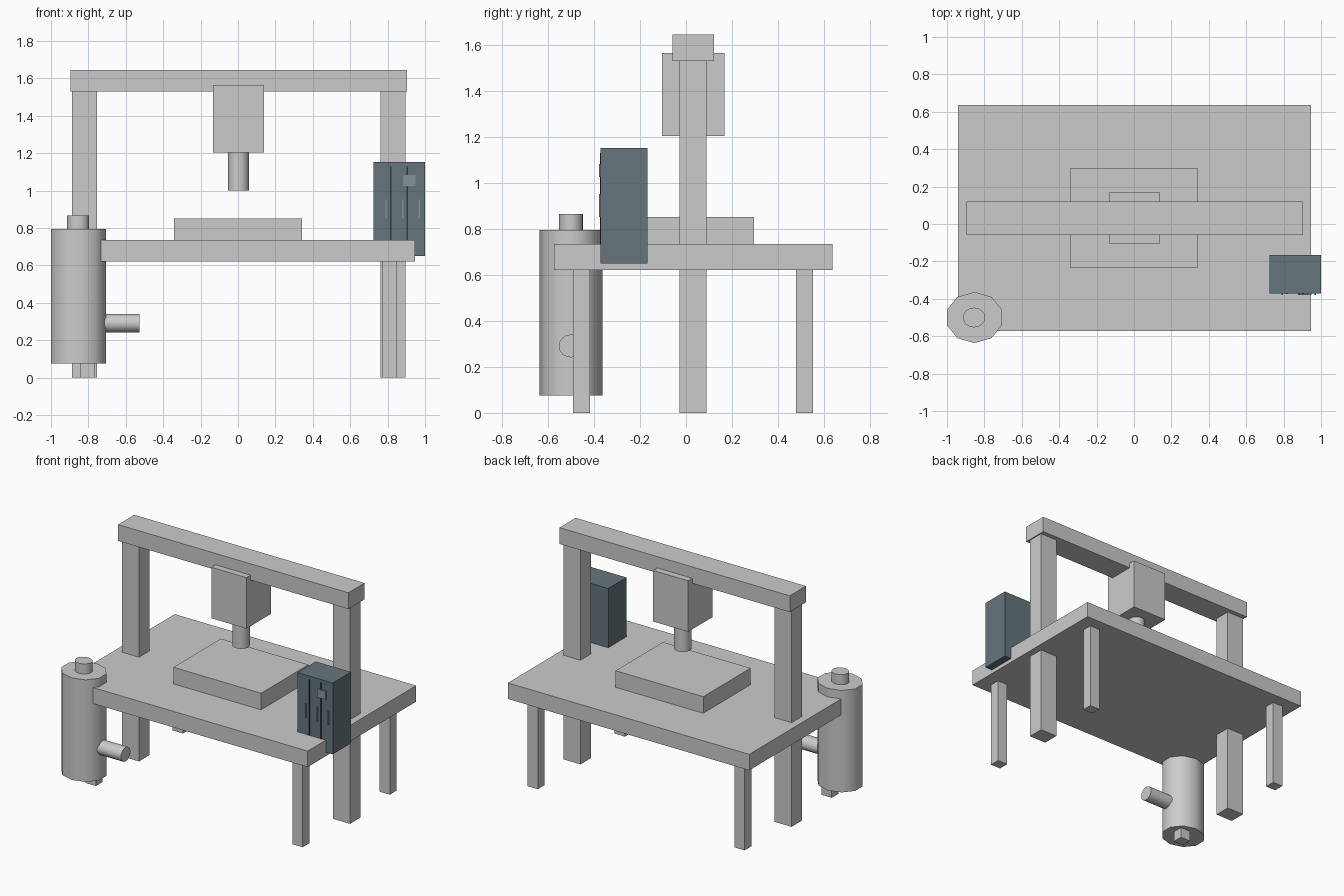
import bpy, math
from mathutils import Matrix

if "Cube" in bpy.data.objects:
    bpy.data.objects.remove(bpy.data.objects["Cube"])


def material(name, color):
    m = bpy.data.materials.new(name)
    m.diffuse_color = (*color, 1)
    m.use_nodes = True
    m.node_tree.nodes["Principled BSDF"].inputs["Base Color"].default_value = m.diffuse_color
    return m


def box(name, x, y, z, mat=None):
    """Box from (min, max) ranges."""
    bpy.ops.mesh.primitive_cube_add(size=1)
    o = bpy.context.object
    o.name = name
    size = [r[1] - r[0] for r in (x, y, z)]
    mid = [(r[0] + r[1]) / 2 for r in (x, y, z)]
    o.data.transform(Matrix.Translation(mid) @ Matrix.Diagonal((*size, 1)))
    if mat:
        o.data.materials.append(mat)
    return o


def cylinder(name, sides, center, radii, length, axis='Z', turn=0.0):
    """Smooth cylinder with an elliptical section, along Z or X."""
    bpy.ops.mesh.primitive_cylinder_add(vertices=sides, radius=1, depth=length)
    o = bpy.context.object
    o.name = name
    m = Matrix.Diagonal((*radii, 1, 1)) @ Matrix.Rotation(turn, 4, 'Z')
    if axis == 'X':
        m = Matrix.Rotation(math.pi / 2, 4, 'Y') @ m
    o.data.transform(Matrix.Translation(center) @ m)
    bpy.ops.object.shade_smooth_by_angle(angle=math.radians(40))
    return o


slate = material("slate", (0.13, 0.18, 0.20))
seam_dark = material("seam_dark", (0.03, 0.04, 0.05))
trim = material("trim_grey", (0.25, 0.29, 0.31))

# Table with four legs
box("table_top", (-0.94, 0.945), (-0.573, 0.637), (0.622, 0.735))
for side, x in (("left", -0.805), ("right", 0.81)):
    for end, y in (("front", -0.455), ("back", 0.516)):
        box(f"{end}_{side}_leg", (x - 0.04, x + 0.04), (y - 0.037, y + 0.037), (0, 0.63))

# Gantry
for side, x in (("left", -0.82), ("right", 0.828)):
    box(f"{side}_column", (x - 0.067, x + 0.067), (-0.028, 0.089), (0, 1.535))
box("cross_beam", (-0.895, 0.903), (-0.059, 0.121), (1.53, 1.645))

# Tool head above the work bed
box("tool_head", (-0.134, 0.14), (-0.105, 0.168), (1.205, 1.565))
cylinder("spindle", 24, (0.003, 0.031, 1.11), (0.056, 0.056), 0.22)
box("work_bed", (-0.342, 0.343), (-0.232, 0.296), (0.73, 0.852))

# Tank with cap and side pipe
cylinder("tank", 10, (-0.853, -0.5, 0.435), (0.1545, 0.1365), 0.72)
cylinder("tank_cap", 16, (-0.855, -0.5, 0.82), (0.059, 0.053), 0.092)
cylinder("tank_pipe", 16, (-0.64, -0.5, 0.291), (0.05, 0.053), 0.226, 'X')

# Control cabinet with door seams, handles and a panel
box("cabinet", (0.724, 1.0), (-0.371, -0.167), (0.65, 1.153), slate)
for i, x in enumerate((0.818, 0.906)):
    box(f"door_seam_{i + 1}", (x - 0.004, x + 0.004), (-0.374, -0.36), (0.675, 1.13), seam_dark)
for i, x in enumerate((0.792, 0.882, 0.968)):
    box(f"door_handle_{i + 1}", (x - 0.004, x + 0.004), (-0.379, -0.365), (0.852, 0.952), trim)
box("control_panel", (0.883, 0.95), (-0.379, -0.365), (1.025, 1.083), trim)
